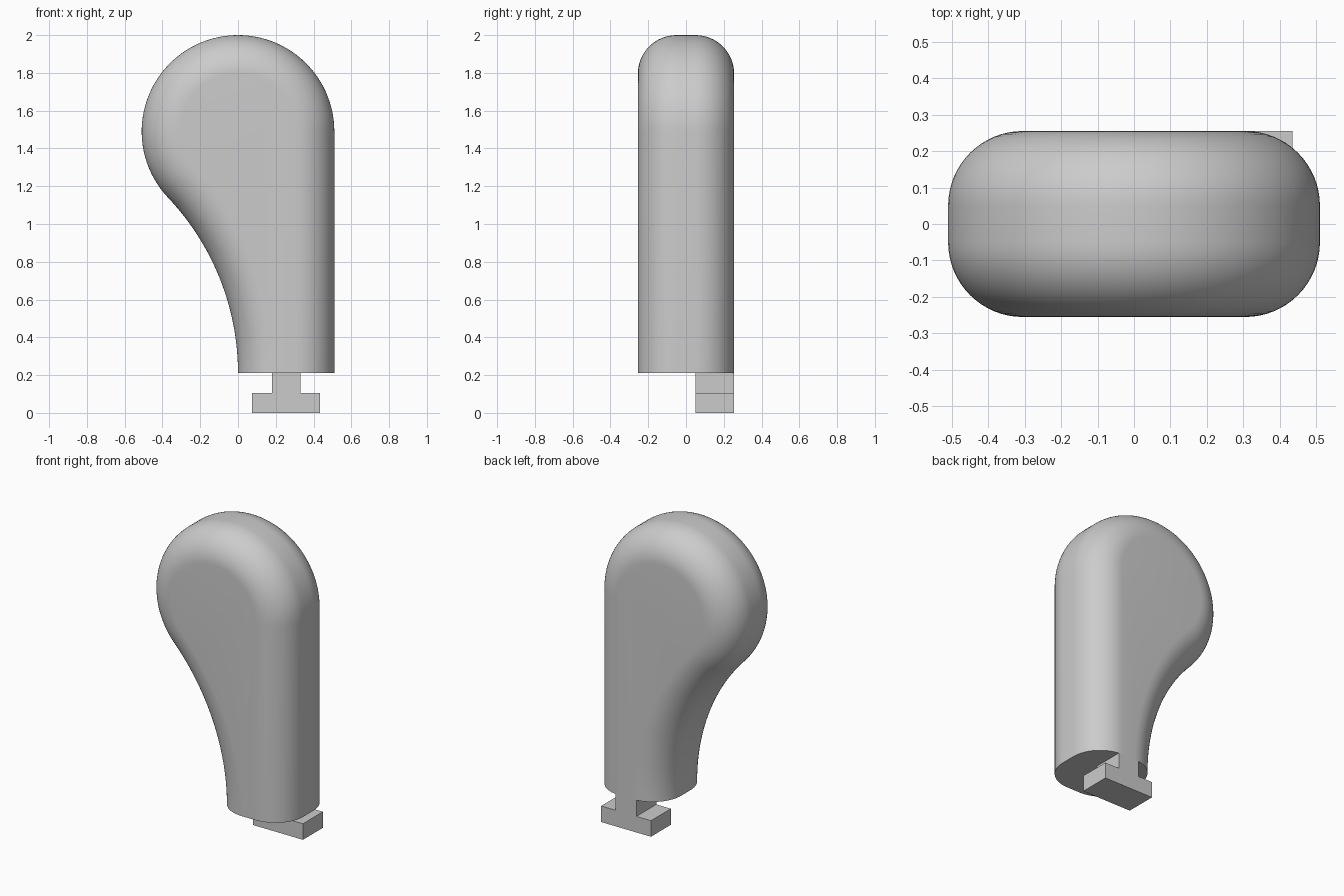
import bpy, bmesh
from math import sin, cos, pi, atan2, radians

old = bpy.data.objects.get("Cube")
if old:
    bpy.data.objects.remove(old, do_unlink=True)

grey = bpy.data.materials.new("light grey")
grey.use_nodes = True
grey.diffuse_color = (0.6, 0.6, 0.6, 1)
bsdf = next(n for n in grey.node_tree.nodes if n.type == "BSDF_PRINCIPLED")
bsdf.inputs["Base Color"].default_value = grey.diffuse_color

HEAD_R, HEAD_Z = 0.51, 1.49      # round head
BASE_Z, HALF_Y = 0.21, 0.255     # flat lower end and half thickness
FILLET, STEPS = 0.205, 16
RISE = HEAD_Z - BASE_Z
NECK_R = (RISE**2 - HEAD_R**2) / (2 * HEAD_R)   # hollow arc tangent to the head
NECK_ANGLE = atan2(RISE, NECK_R)


def add_object(name, bm):
    bmesh.ops.recalc_face_normals(bm, faces=bm.faces[:])
    mesh = bpy.data.meshes.new(name)
    bm.to_mesh(mesh)
    bm.free()
    mesh.materials.append(grey)
    obj = bpy.data.objects.new(name, mesh)
    bpy.context.collection.objects.link(obj)
    return obj


def outline(inset):
    """Side profile moved inward: straight edge, round head, hollow neck."""
    pts = [(HEAD_R - inset, BASE_Z)]
    r = HEAD_R - inset
    for i in range(65):
        a = (pi + NECK_ANGLE) * i / 64
        pts.append((r * cos(a), HEAD_Z + r * sin(a)))
    r = NECK_R + inset
    for i in range(1, 33):
        a = NECK_ANGLE * (1 - i / 32)
        pts.append((r * cos(a) - NECK_R, BASE_Z + r * sin(a)))
    return pts


# Grip body: stacked inset outlines forming rounded front and back edges
bm = bmesh.new()
section = [(FILLET * (1 - sin(a)), HALF_Y - FILLET + FILLET * cos(a))
           for a in (pi / 2 * i / STEPS for i in range(STEPS + 1))]
layers = [(d, -y) for d, y in section] + [(d, y) for d, y in reversed(section)]
rings = [[bm.verts.new((x, y, z)) for x, z in outline(d)] for d, y in layers]
for lower, upper in zip(rings, rings[1:]):
    for i in range(len(lower) - 1):
        bm.faces.new((lower[i], lower[i + 1], upper[i + 1], upper[i]))
bm.faces.new(rings[0])
bm.faces.new(rings[-1][::-1])
bm.faces.new([r[0] for r in rings] + [r[-1] for r in reversed(rings)])
body = add_object("grip_body", bm)
bpy.context.view_layer.objects.active = body
body.select_set(True)
bpy.ops.object.shade_smooth_by_angle(angle=radians(35))
body.select_set(False)

# T-shaped mounting foot: mirrored profile extruded through its depth
half = [(0.18, 0), (0.18, 0.105), (0.075, 0.105), (0.075, BASE_Z)]
profile = [(w, z) for w, z in half] + [(-w, z) for w, z in reversed(half)]
bm = bmesh.new()
face = bm.faces.new([bm.verts.new((HEAD_R / 2 + w, 0.05, z)) for w, z in profile])
ext = bmesh.ops.extrude_face_region(bm, geom=[face])
bmesh.ops.translate(bm, vec=(0, HALF_Y - 0.05, 0),
                    verts=[v for v in ext["geom"] if isinstance(v, bmesh.types.BMVert)])
add_object("mounting_foot", bm)
